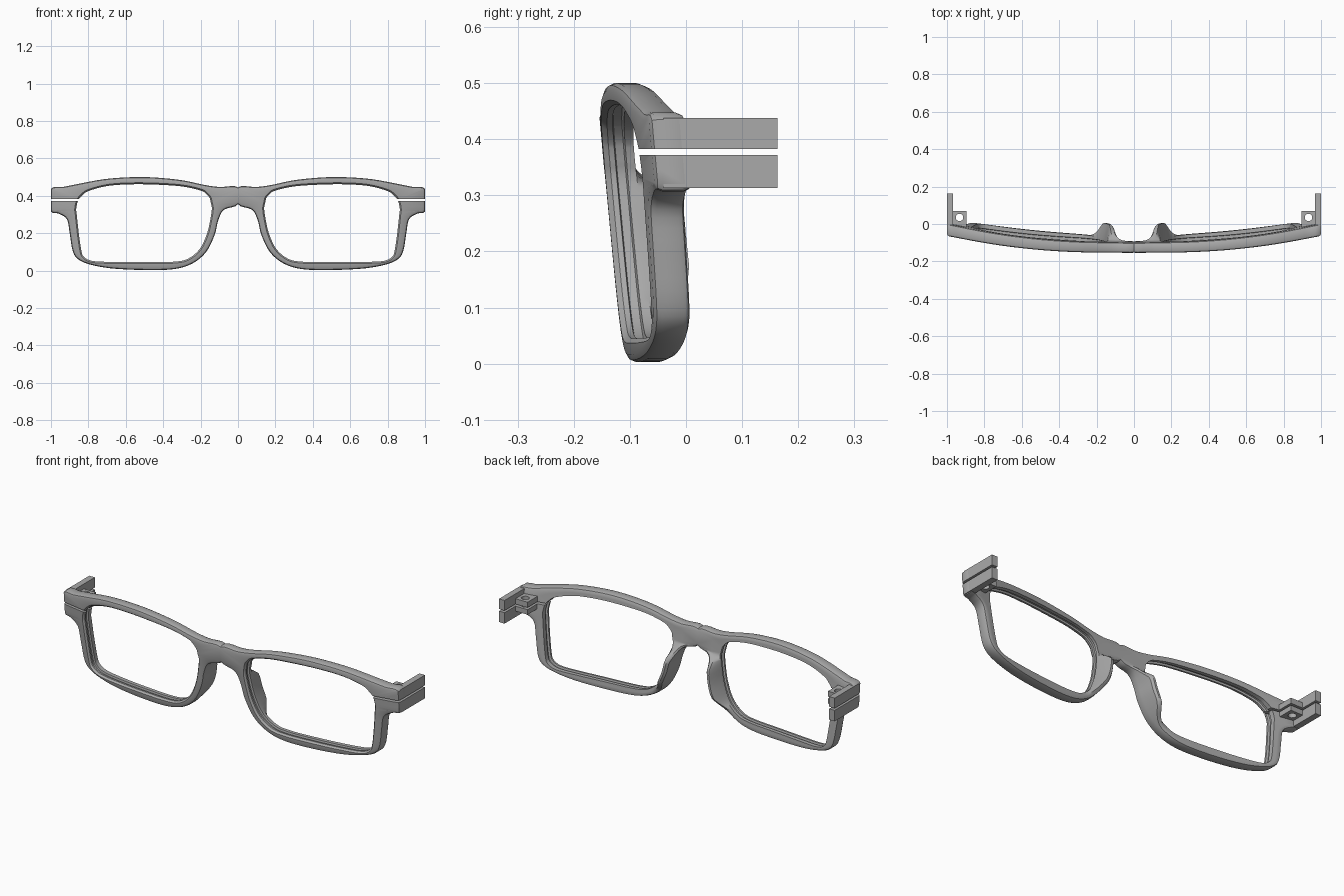
import bpy, bmesh, math
from mathutils import Vector

if "Cube" in bpy.data.objects:
    bpy.data.objects.remove(bpy.data.objects["Cube"])

grey = bpy.data.materials.new("matte grey")
grey.use_nodes = True
colour = (0.4, 0.4, 0.4, 1)
grey.diffuse_color = colour
grey.node_tree.nodes["Principled BSDF"].inputs["Base Color"].default_value = colour

# Half rim stations: outer outline x, z and lens opening x, z
STATIONS = [
    (0, .445, .15, .385), (.1, .447, .17, .41), (.18, .458, .2, .428),
    (.3, .483, .3, .45), (.45, .498, .45, .46), (.58, .499, .58, .461),
    (.72, .488, .7, .452), (.86, .462, .8, .425), (.93, .448, .835, .4),
    (1, .435, .855, .375), (1, .32, .865, .33), (.96, .305, .862, .3),
    (.915, .275, .858, .26), (.9, .2, .85, .19), (.885, .11, .838, .11),
    (.86, .065, .825, .075), (.8, .035, .78, .052), (.68, .012, .67, .046),
    (.5, .003, .5, .045), (.34, .008, .35, .047), (.24, .04, .27, .062),
    (.17, .1, .205, .115), (.125, .19, .165, .2), (.105, .27, .145, .29),
    (.075, .325, .14, .335), (0, .355, .145, .36)]


def smooth_loop(points, steps):
    """Catmull-Rom through a closed loop, leaving the bridge seam straight."""
    result, n = [], len(points)
    for i in range(n):
        a, b, c, d = (Vector(points[(i + k) % n]) for k in (-1, 0, 1, 2))
        for s in range(steps if i < n - 1 else 1):
            t = s / steps
            p = b + (c - a) * t / 2 + (a * 2 - b * 5 + c * 4 - d) * t * t / 2 \
                + (b * 3 - a - c * 3 + d) * t ** 3 / 2
            p.x = min(max(p.x, 0), 1)
            result.append(p)
    return result


def outward(loop, i):
    """Outline normal; vertical on the mirror seam."""
    if loop[i].x < 1e-5:
        return Vector((0, 1 if i == 0 else -1))
    tangent = loop[(i + 1) % len(loop)] - loop[i - 1]
    return Vector((-tangent.y, tangent.x)).normalized()


def front_y(x, z):
    """Wrap around the face plus a backward tilt at the bottom."""
    return -.157 + .09 * abs(x) ** 2.2 + (.47 - z) * .09


def pad_depth(p):
    """Extra depth of the nose pad behind the nose side of the rim."""
    if p.x > .3 or p.y > .34:
        return 0
    rise = min(max((.335 - p.y) / .07, 0), 1)
    fall = min(max((p.y - .05) / .11, 0), 1)
    return .078 * rise * fall * fall * (3 - 2 * fall)


def finish(obj):
    if not obj.data.materials:
        obj.data.materials.append(grey)
    bpy.ops.object.select_all(action='DESELECT')
    obj.select_set(True)
    bpy.context.view_layer.objects.active = obj
    for mod in list(obj.modifiers):
        bpy.ops.object.modifier_apply(modifier=mod.name)
    bpy.ops.object.shade_smooth_by_angle(angle=math.radians(32))


def new_object(name, bm):
    bmesh.ops.recalc_face_normals(bm, faces=bm.faces)
    mesh = bpy.data.meshes.new(name)
    bm.to_mesh(mesh)
    bm.free()
    obj = bpy.data.objects.new(name, mesh)
    bpy.context.collection.objects.link(obj)
    return obj


def add_box(bm, low, high):
    verts = bmesh.ops.create_cube(bm, size=1)["verts"]
    for v in verts:
        v.co = Vector(low[k] if v.co[k] < 0 else high[k] for k in range(3))


def box(name, low, high):
    bm = bmesh.new()
    add_box(bm, low, high)
    return new_object(name, bm)


def cut(obj, cutter):
    cutter.hide_render = True
    mod = obj.modifiers.new("cut", 'BOOLEAN')
    mod.operation, mod.solver, mod.object = 'DIFFERENCE', 'EXACT', cutter


# Front frame: a section swept round one lens, then mirrored
loop = smooth_loop(STATIONS_OUT := [s[:2] for s in STATIONS], 4)
hole = smooth_loop([s[2:] for s in STATIONS], 4)
bm = bmesh.new()
rings = []
for i, (o, h) in enumerate(zip(loop, hole)):
    no, nh = outward(loop, i), outward(hole, i)
    depth, pad, c = .055 + .01 * o.x, pad_depth(o), .013
    section = [
        # lens opening with its groove
        (h, 0, depth), (h, 0, .04), (h + nh * .01, 0, .037), (h + nh * .01, 0, .022),
        (h, 0, .02), (h, 0, .01), (h + nh * .008, 0, 0),
        # rounded outside
        (o - no * c, 0, 0), (o - no * c * .3, 0, c * .3), (o, 0, c),
        (o, 0, depth - c), (o - no * c * .3, pad * .9, depth - c * .3),
        (o - no * c, pad, depth),
        # crest of the nose pad
        (o.lerp(h, .6), pad, depth)]
    rings.append([bm.verts.new((p.x, front_y(p.x, p.y) + d + extra, p.y))
                  for p, extra, d in section])
for a, b in zip(rings, rings[1:] + rings[:1]):
    for k in range(len(a)):
        j = (k + 1) % len(a)
        quad = (a[k], b[k], b[j], a[j])
        if any(v.co.x > 1e-5 for v in quad):
            bm.faces.new(quad)
frame = new_object("front_frame", bm)
mirror = frame.modifiers.new("mirror", 'MIRROR')
mirror.use_clip = True

# Thin slot that splits each end piece
bm = bmesh.new()
for side in (-1, 1):
    xs = sorted((side * .82, side * 1.1))
    add_box(bm, (xs[0], -.3, .372), (xs[1], .3, .383))
slot = new_object("slot_cutter", bm)
cut(frame, slot)
finish(frame)

# Temple stubs and hinge blocks on both sides
cutters = [slot]
for side, label in ((1, "left"), (-1, "right")):
    inner, outer = sorted((side * .967, side * 1))
    for level, z0, z1 in (("lower", .313, .372), ("upper", .383, .438)):
        stub = box(f"{label}_{level}_temple_stub", (inner, -.04, z0), (outer, .163, z1))
        finish(stub)
    inner, outer = sorted((side * .895, side * .97))
    hinge = box(f"{label}_hinge_block", (inner, -.03, .345), (outer, .07, .412))
    bm = bmesh.new()
    bmesh.ops.create_cone(bm, cap_ends=True, segments=12, radius1=.02, radius2=.02, depth=.3)
    bmesh.ops.translate(bm, verts=bm.verts, vec=(side * .933, .035, .38))
    bore = new_object(f"{label}_bore_cutter", bm)
    cut(hinge, bore)
    cut(hinge, slot)
    finish(hinge)
    cutters.append(bore)
for cutter in cutters:
    bpy.data.objects.remove(cutter)
